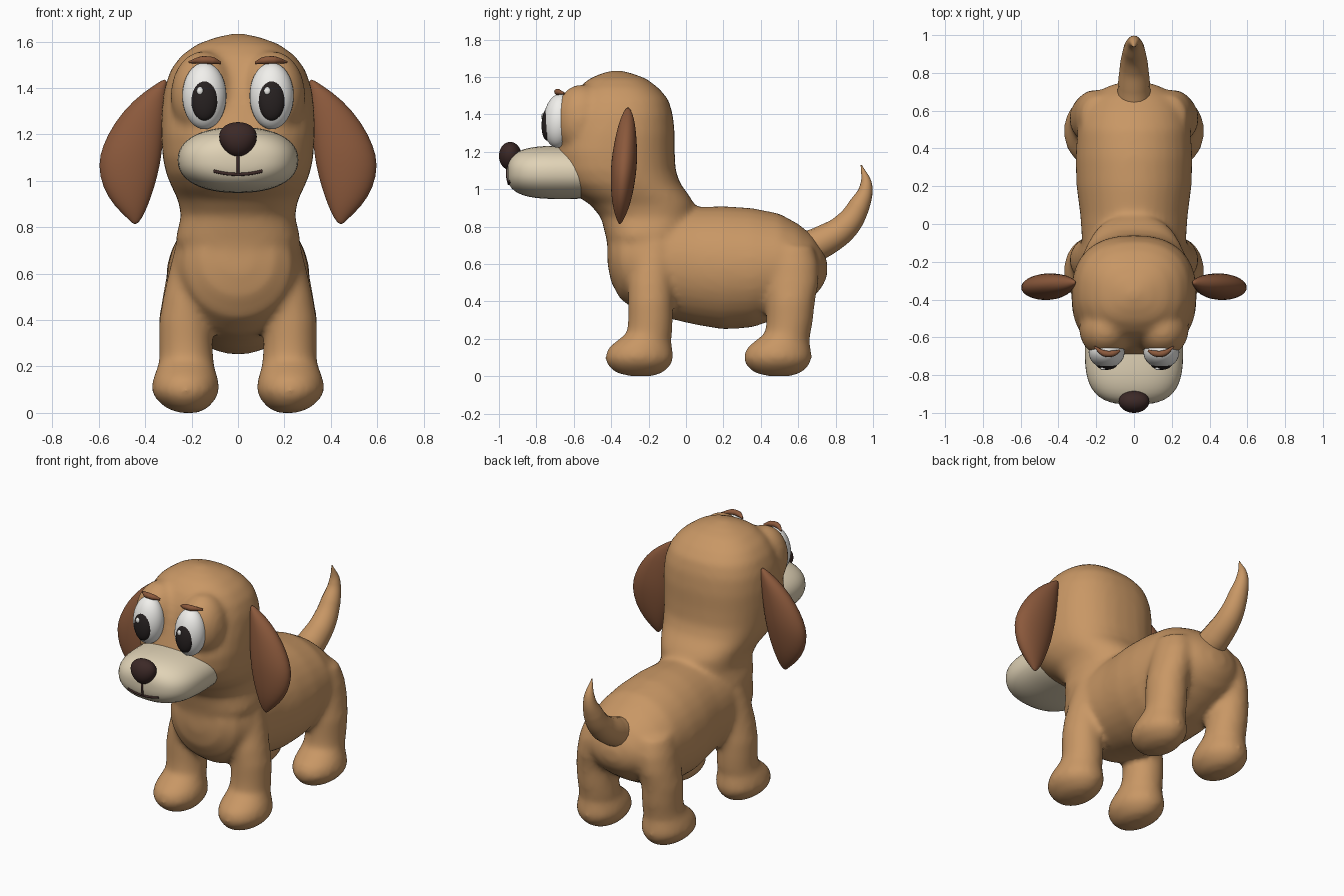
import bpy, bmesh, math
from mathutils import Vector

if "Cube" in bpy.data.objects:
    bpy.data.objects.remove(bpy.data.objects["Cube"])


def material(name, rgb):
    m = bpy.data.materials.new(name)
    m.diffuse_color = (*rgb, 1)
    m.use_nodes = True
    m.node_tree.nodes["Principled BSDF"].inputs["Base Color"].default_value = m.diffuse_color
    return m


TAN = material("tan_fur", (0.58, 0.31, 0.13))
BROWN = material("brown_fur", (0.26, 0.10, 0.045))
CREAM = material("cream_fur", (0.75, 0.65, 0.47))
DARK = material("dark_nose", (0.045, 0.022, 0.02))
WHITE = material("eye_white", (0.88, 0.87, 0.84))
BLACK = material("pupil_black", (0.02, 0.015, 0.015))


def finish(bm, name, mat):
    bmesh.ops.recalc_face_normals(bm, faces=bm.faces)
    for f in bm.faces:
        f.smooth = True
    me = bpy.data.meshes.new(name)
    bm.to_mesh(me)
    bm.free()
    me.materials.append(mat)
    ob = bpy.data.objects.new(name, me)
    bpy.context.collection.objects.link(ob)
    return ob


def loft(bm, rings, axis, power=2.0, n=32):
    """Skin superellipse rings (position, centre u, centre v, radius u, radius v)."""
    rows = []
    for p, cu, cv, ru, rv in rings:
        row = []
        for i in range(n):
            c, s = math.cos(math.tau * i / n), math.sin(math.tau * i / n)
            u = cu + ru * math.copysign(abs(c) ** (2 / power), c)
            v = cv + rv * math.copysign(abs(s) ** (2 / power), s)
            row.append(bm.verts.new((u, v, p) if axis == "z" else (u, p, v)))
        rows.append(row)
    for a, b in zip(rows, rows[1:]):
        for i in range(n):
            bm.faces.new((a[i], a[(i + 1) % n], b[(i + 1) % n], b[i]))
    bm.faces.new(rows[0][::-1])
    bm.faces.new(rows[-1])


def blob(bm, centre, radii):
    vs = bmesh.ops.create_uvsphere(bm, u_segments=32, v_segments=20, radius=1)["verts"]
    for v in vs:
        v.co = Vector(centre) + Vector(a * b for a, b in zip(v.co, radii))
    return vs


def ellipsoid(name, centre, radii, mat, tilt=0):
    bm = bmesh.new()
    blob(bm, (0, 0, 0), radii)
    ob = finish(bm, name, mat)
    ob.location = centre
    ob.rotation_euler.x = tilt
    return ob


def tube(name, points, mat):
    """Tapered tube through (x, y, z, radius) points."""
    cu = bpy.data.curves.new(name, "CURVE")
    cu.dimensions = "3D"
    cu.bevel_depth, cu.bevel_resolution, cu.use_fill_caps = 1, 6, True
    sp = cu.splines.new("BEZIER")
    sp.bezier_points.add(len(points) - 1)
    for bp, (x, y, z, r) in zip(sp.bezier_points, points):
        bp.co, bp.radius = (x, y, z), r
        bp.handle_left_type = bp.handle_right_type = "AUTO"
    cu.materials.append(mat)
    ob = bpy.data.objects.new(name, cu)
    bpy.context.collection.objects.link(ob)
    return ob


# Body: torso, head and legs fused into one skin
bm = bmesh.new()
torso = [(-.42, .66, .06, .06), (-.40, .66, .16, .16), (-.35, .64, .23, .23),
         (-.25, .62, .275, .28), (-.1, .61, .275, .30), (.05, .59, .285, .315),
         (.2, .58, .305, .33), (.35, .58, .31, .32), (.5, .59, .30, .28),
         (.6, .59, .27, .225), (.68, .585, .22, .165), (.73, .58, .14, .10),
         (.755, .575, .05, .04)]
loft(bm, [(y, 0, zc, rx, rz) for y, zc, rx, rz in torso], "y")

head = [(.65, -.20, .24, .21), (.75, -.21, .27, .22), (.85, -.205, .245, .25),
        (.92, -.235, .26, .28), (.97, -.29, .285, .305), (1.03, -.345, .31, .315),
        (1.1, -.373, .325, .318), (1.2, -.38, .332, .32), (1.3, -.365, .33, .305),
        (1.4, -.355, .318, .285), (1.48, -.352, .29, .258), (1.54, -.36, .245, .215),
        (1.59, -.365, .175, .155), (1.62, -.37, .09, .08), (1.635, -.37, .02, .02)]
loft(bm, [(z, 0, yc, rx, ry) for z, yc, rx, ry in head], "z", 2.4)

foot = [(0, .215, -.24, .04, .06), (.02, .22, -.25, .09, .13), (.06, .225, -.25, .13, .17),
        (.10, .226, -.25, .148, .185), (.15, .226, -.245, .14, .172),
        (.19, .225, -.225, .125, .145), (.23, .222, -.195, .117, .122)]
front_leg = [(.30, .225, -.19, .115, .12), (.40, .227, -.19, .113, .12),
             (.5, .213, -.19, .11, .12), (.6, .19, -.18, .11, .12), (.72, .18, -.17, .09, .11)]
back_leg = [(.30, .225, .555, .115, .125), (.40, .227, .56, .115, .13),
            (.5, .213, .57, .112, .14), (.6, .195, .57, .112, .14), (.7, .175, .56, .10, .12)]
for s in (-1, 1):
    for rings in (foot + front_leg, [(z, x, y + .74, a, b) for z, x, y, a, b in foot] + back_leg):
        loft(bm, [(z, s * x, y, a, b) for z, x, y, a, b in rings], "z")
    blob(bm, (s * .15, -.56, 1.37), (.14, .145, .19))   # brow bump behind the eye
body = finish(bm, "body", TAN)
rm = body.modifiers.new("fuse", "REMESH")
rm.mode, rm.voxel_size, rm.use_smooth_shade = "VOXEL", .016, True
sm = body.modifiers.new("soften", "SMOOTH")
sm.factor, sm.iterations = .5, 14

# Tail
tube("tail", [(0, .64, .68, .09), (0, .74, .725, .085), (0, .85, .80, .073),
              (0, .925, .91, .057), (0, .963, 1.02, .033), (0, .937, 1.13, .003)], TAN)

# Muzzle: superellipsoid, with its front surface reused for the mouth
MY, MZ, MA, MB, MC = -.66, 1.09, .26, .142, .295
bm = bmesh.new()
rings = []
for i in range(25):
    t = -math.cos(math.pi * i / 24) * .9995
    r = (1 - abs(t) ** 3) ** (1 / 3)
    rings.append((MY + t * MC, 0, MZ, MA * r, MB * r))
loft(bm, rings, "y", 2.25, 48)
finish(bm, "muzzle", CREAM)


def muzzle_point(x, z):
    q = abs(x / MA) ** 2.25 + abs((z - MZ) / MB) ** 2.25
    return (x, MY - MC * (1 - q ** (3 / 2.25)) ** (1 / 3), z, .007)


tube("mouth_line", [muzzle_point(0, z) for z in (1.13, 1.10, 1.065, 1.03)], DARK)
tube("mouth", [muzzle_point(x, 1.028 + 1.3 * x * x) for x in (-.105, -.07, -.035, 0, .035, .07, .105)], DARK)

# Nose: wider at the top
bm = bmesh.new()
for v in blob(bm, (0, 0, 0), (.08, .06, .075)):
    v.co.x *= 1 + 2.2 * v.co.z
finish(bm, "nose", DARK).location = (0, -.94, 1.178)

# Ears: leaf-shaped lofts (height, inner x, outer x, half thickness)
ear = [(1.437, .308, .322, .006), (1.41, .308, .365, .025), (1.35, .31, .45, .045),
       (1.25, .315, .535, .061), (1.15, .325, .585, .07), (1.07, .335, .604, .068),
       (.97, .36, .585, .058), (.89, .39, .532, .04), (.84, .412, .478, .02),
       (.812, .437, .45, .005)]
for s, side in ((-1, "right"), (1, "left")):
    bm = bmesh.new()
    loft(bm, [(z, s * (a + b) / 2, -.31 - (1.437 - z) * .07, (b - a) / 2, t)
              for z, a, b, t in ear], "z")
    ob = finish(bm, side + "_ear", BROWN)
    ob.modifiers.new("smooth", "SUBSURF").levels = 1

    # Eyes, pupils, highlights and brows
    ellipsoid(side + "_eye", (s * .145, -.68, 1.366), (.095, .083, .144), WHITE, -.08)
    ellipsoid(side + "_pupil", (s * .145, -.738, 1.35), (.058, .034, .09), BLACK, -.05)
    ellipsoid(side + "_eye_glint", (s * .145 - .019, -.765, 1.388), (.014, .009, .017), WHITE)
    tube(side + "_brow", [(s * .075, -.67, 1.508, .006), (s * .11, -.685, 1.518, .016),
                          (s * .155, -.685, 1.52, .017), (s * .21, -.65, 1.512, .005)], BROWN)
